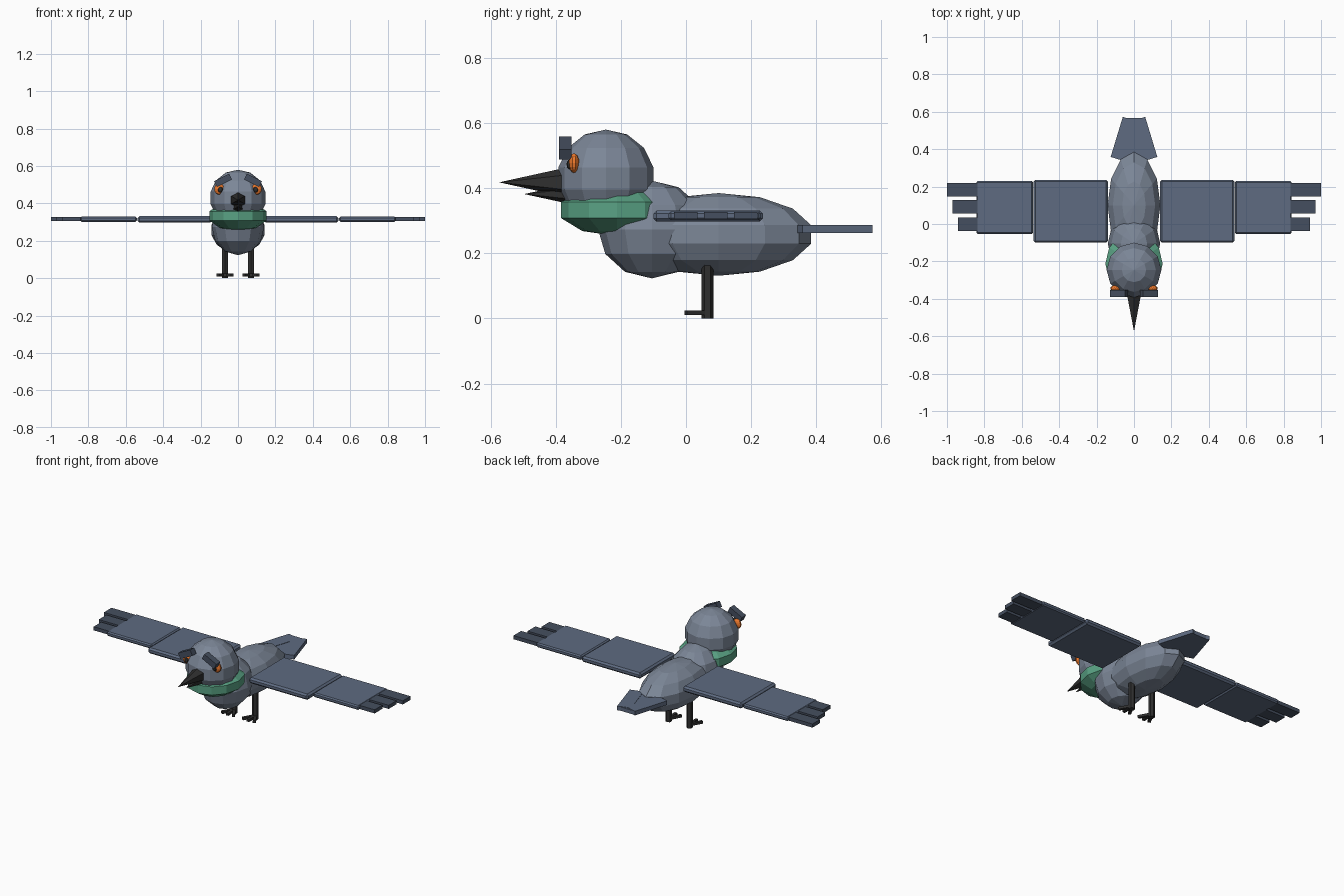
import bpy, math
from mathutils import Matrix

if "Cube" in bpy.data.objects:
    bpy.data.objects.remove(bpy.data.objects["Cube"])


def mat(name, r, g, b):
    m = bpy.data.materials.new(name)
    m.diffuse_color = (r, g, b, 1)
    m.use_nodes = True
    m.node_tree.nodes["Principled BSDF"].inputs["Base Color"].default_value = m.diffuse_color
    return m


GREY = mat("grey_feathers", 0.20, 0.24, 0.31)
SLATE = mat("slate_feathers", 0.112, 0.147, 0.22)
DARK = mat("dark_feathers", 0.06, 0.078, 0.115)
GREEN = mat("green_throat", 0.10, 0.36, 0.23)
BLACK = mat("black", 0.028, 0.028, 0.028)
ORANGE = mat("orange", 0.85, 0.19, 0.025)


def finish(name, m):
    o = bpy.context.object
    o.name = name
    o.data.materials.append(m)
    return o


def ball(name, loc, radii, m, segs=12, rings=7):
    bpy.ops.mesh.primitive_uv_sphere_add(segments=segs, ring_count=rings, radius=1)
    o = finish(name, m)
    o.data.transform(Matrix.Diagonal((*radii, 1)))
    o.location = loc
    return o


def box(name, lo, hi, m, rot=(0, 0, 0), bevel=0):
    bpy.ops.mesh.primitive_cube_add(size=1)
    o = finish(name, m)
    o.data.transform(Matrix.Diagonal((*[b - a for a, b in zip(lo, hi)], 1)))
    o.location = [(a + b) / 2 for a, b in zip(lo, hi)]
    o.rotation_euler = rot
    if bevel:
        mod = o.modifiers.new("Bevel", 'BEVEL')
        mod.width, mod.segments = bevel, 1
    return o


def cone(name, tip_y, base_y, z, r, m):
    bpy.ops.mesh.primitive_cone_add(vertices=6, radius1=r, radius2=0, depth=base_y - tip_y,
                                    location=(0, (tip_y + base_y) / 2, z),
                                    rotation=(math.pi / 2, 0, 0))
    return finish(name, m)


# Body, chest, throat and head
ball("body", (0, 0.10, 0.258), (0.145, 0.292, 0.127), GREY)
ball("chest", (0, -0.105, 0.273), (0.14, 0.165, 0.15), GREY, rings=6)
ball("throat", (0, -0.212, 0.333), (0.161, 0.181, 0.08), GREEN, rings=5)
ball("head", (0, -0.246, 0.43), (0.15, 0.15, 0.15), GREY)

# Beak
cone("upper_beak", -0.574, -0.36, 0.418, 0.047, BLACK)
cone("lower_beak", -0.497, -0.35, 0.382, 0.032, BLACK)

# Tail feathers: one middle, two crossing inwards
box("tail_middle", (-0.04, 0.344, 0.262), (0.04, 0.568, 0.285), SLATE)

for side, s in (("left", -1), ("right", 1)):
    def sbox(name, lo, hi, m, rot=(0, 0, 0), bevel=0):
        xs = sorted((s * lo[0], s * hi[0]))
        return box(f"{side}_{name}", (xs[0], *lo[1:]), (xs[1], *hi[1:]), m,
                   (rot[0], s * rot[1], s * rot[2]), bevel)

    sbox("tail_feather", (0.014, 0.342, 0.262), (0.094, 0.566, 0.287), SLATE, (0, 0, 0.295))

    # Wing panels and tip feathers
    sbox("inner_wing", (0.14, -0.1, 0.297), (0.536, 0.236, 0.332), SLATE, bevel=0.01)
    sbox("outer_wing", (0.54, -0.053, 0.302), (0.843, 0.23, 0.329), SLATE, bevel=0.007)
    for i in range(3):
        y = -0.037 + 0.092 * i
        sbox(f"wing_tip_{i}", (0.78, y, 0.305), (0.94 + 0.03 * i, y + 0.073, 0.327), DARK)

    # Eyes, pupils and brows
    ball(f"{side}_eye", (s * 0.1, -0.344, 0.477), (0.028, 0.016, 0.03), ORANGE, 10, 8)
    ball(f"{side}_pupil", (s * 0.094, -0.357, 0.473), (0.014, 0.01, 0.015), BLACK, 8, 6)
    sbox("brow", (0.035, -0.39, 0.506), (0.125, -0.352, 0.541), DARK, (0, 0.46, 0))

    # Legs and toes
    bpy.ops.mesh.primitive_cylinder_add(vertices=6, radius=0.018, depth=0.18,
                                        location=(s * 0.07, 0.066, 0.09))
    finish(f"{side}_leg", BLACK)
    for k in (-1, 0, 1):
        x = 0.07 + 0.022 * k
        sbox(f"toe_{k + 1}", (x - 0.008, -0.005, 0.01), (x + 0.008, 0.065, 0.025), BLACK,
             (0, 0, 0.5 * k))
